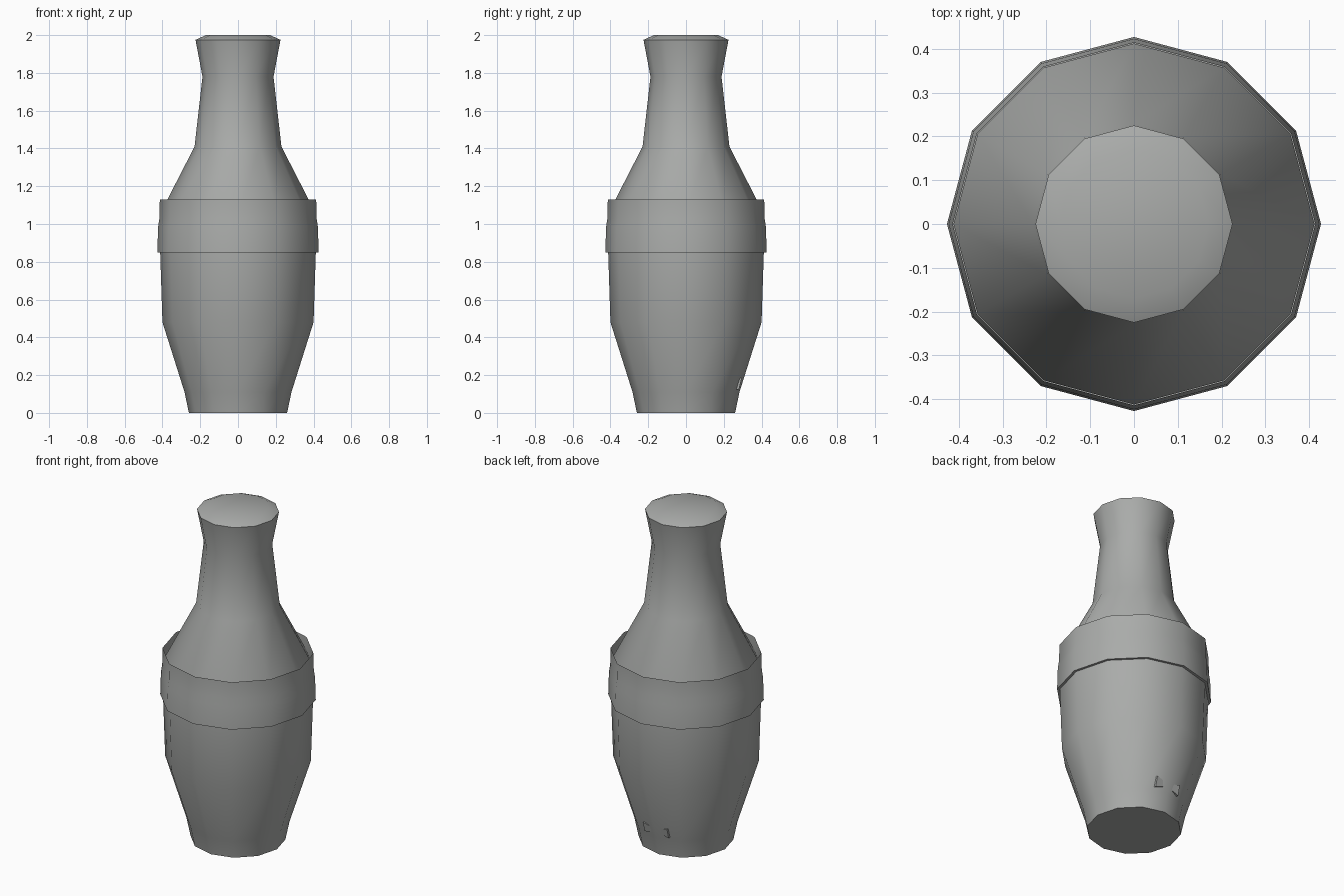
import bpy, bmesh
from math import cos, sin, pi, radians

SIDES = 12

cube = bpy.data.objects.get("Cube")
if cube:
    bpy.data.objects.remove(cube, do_unlink=True)

# Single grey finish
grey = bpy.data.materials.new("plain_grey")
grey.use_nodes = True
colour = (0.4, 0.41, 0.4, 1)
grey.diffuse_color = colour
grey.node_tree.nodes["Principled BSDF"].inputs["Base Color"].default_value = colour


def finish(name, bm, angle=40):
    bmesh.ops.recalc_face_normals(bm, faces=bm.faces)
    mesh = bpy.data.meshes.new(name)
    bm.to_mesh(mesh)
    bm.free()
    mesh.materials.append(grey)
    obj = bpy.data.objects.new(name, mesh)
    bpy.context.collection.objects.link(obj)
    bpy.ops.object.select_all(action='DESELECT')
    obj.select_set(True)
    bpy.context.view_layer.objects.active = obj
    bpy.ops.object.shade_smooth_by_angle(angle=radians(angle))
    return obj


def lathe(name, profile, capped):
    """Turn (radius, height) pairs into a faceted solid of revolution."""
    bm = bmesh.new()
    rings = [[bm.verts.new((r * cos(2 * pi * i / SIDES), r * sin(2 * pi * i / SIDES), z))
              for i in range(SIDES)] for r, z in profile]
    for low, high in zip(rings, rings[1:]):
        for i in range(SIDES):
            j = (i + 1) % SIDES
            bm.faces.new((low[i], low[j], high[j], high[i]))
    if capped:
        bm.faces.new(rings[0][::-1])
        bm.faces.new(rings[-1])
    return finish(name, bm)


# Bottle body, from foot to chamfered lip
lathe("bottle_body", [(0.26, 0), (0.283, 0.11), (0.4, 0.48), (0.412, 0.85),
                      (0.412, 1.055), (0.23, 1.41), (0.188, 1.78),
                      (0.225, 1.975), (0.17, 2.0)], True)

# Thin sleeve around the widest part, standing clear of the shoulder
lathe("shoulder_band", [(0.411, 0.85), (0.427, 0.85), (0.423, 0.985),
                        (0.416, 1.03), (0.414, 1.13)], False)

# Small bow-shaped tab on the lower back
bm = bmesh.new()
outline = [(-0.08, -0.03), (0, -0.008), (0.08, -0.03),
           (0.08, 0.03), (0, 0.008), (-0.08, 0.03)]
face = bm.faces.new([bm.verts.new((x, 0.268 + 0.25 * z, 0.155 + z)) for x, z in outline])
extruded = bmesh.ops.extrude_face_region(bm, geom=[face])["geom"]
bmesh.ops.translate(bm, vec=(0, 0.02, 0),
                    verts=[v for v in extruded if isinstance(v, bmesh.types.BMVert)])
finish("back_tab", bm, 20)
